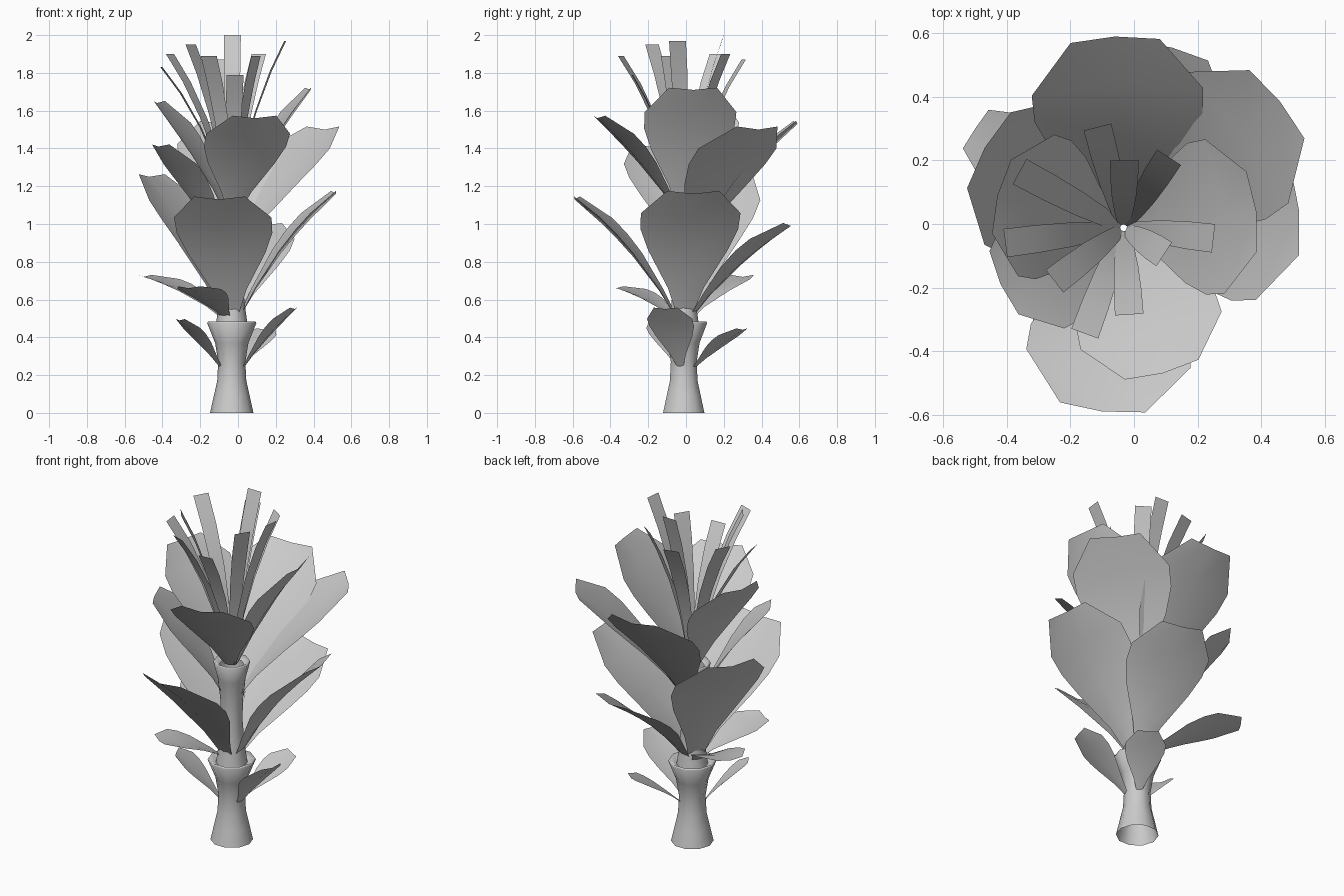
import bpy
import bmesh
from math import cos, sin, tau
from mathutils import Vector

if "Cube" in bpy.data.objects:
    bpy.data.objects.remove(bpy.data.objects["Cube"], do_unlink=True)

# One plain grey for the whole plant
grey = bpy.data.materials.new("plain grey")
grey.use_nodes = True
GREY = (0.6, 0.6, 0.6, 1)
grey.diffuse_color = GREY
grey.node_tree.nodes["Principled BSDF"].inputs["Base Color"].default_value = GREY

AXIS = Vector((-0.033, -0.012, 0))


def finish(name, bm):
    mesh = bpy.data.meshes.new(name)
    bm.to_mesh(mesh)
    bm.free()
    mesh.materials.append(grey)
    mesh.shade_smooth()
    obj = bpy.data.objects.new(name, mesh)
    bpy.context.collection.objects.link(obj)
    return obj


def skin(bm, rows, closed=False):
    """Join rows of points with quads."""
    rows = [[bm.verts.new(p) for p in row] for row in rows]
    for a, b in zip(rows, rows[1:]):
        n = len(a)
        for i in range(n if closed else n - 1):
            j = (i + 1) % n
            bm.faces.new((a[i], a[j], b[j], b[i]))


def stem(name, profile, sides=10):
    bm = bmesh.new()
    skin(bm, [[AXIS + Vector((r * cos(tau * i / sides), r * sin(tau * i / sides), z))
               for i in range(sides)] for r, z in profile], closed=True)
    return finish(name, bm)


def blade(name, root_z, root_r, tip, width, outline, lean, rise, cup):
    """Bent blade from the stem to the tip; outline is (t, relative half width)."""
    tip = Vector(tip)
    out = tip - AXIS
    out.z = 0
    out.normalize()
    side = Vector((-out.y, out.x, 0))
    root = AXIS + out * root_r + Vector((0, 0, root_z))
    span = tip - root
    ctrl = root + Vector((span.x * lean, span.y * lean, span.z * rise))
    rows = []
    for t, w in outline:
        mid = root * (1 - t) ** 2 + ctrl * 2 * t * (1 - t) + tip * t * t
        tangent = (ctrl - root) * (1 - t) + (tip - ctrl) * t
        normal = tangent.cross(side).normalized()
        if normal.dot(out) > 0:
            normal = -normal
        half = w * width / 2
        rows.append([mid + side * half * s + normal * cup * half * abs(s)
                     for s in (-1, 0, 1)])
    bm = bmesh.new()
    skin(bm, rows)
    return finish(name, bm)


LEAF = [(0, 0.13), (0.22, 0.36), (0.5, 0.8), (0.66, 0.98), (0.79, 1), (1, 0.52)]
STRIP = [(0, 0.4), (0.3, 0.65), (0.55, 0.85), (0.8, 0.97), (1, 1)]

# Two flared, open stem sections stacked on each other
stem("lower_stem", [(0.115, 0), (0.095, 0.09), (0.077, 0.17), (0.072, 0.27),
                    (0.088, 0.37), (0.13, 0.475), (0.125, 0.485), (0.085, 0.46)])
stem("upper_stem", [(0.085, 0.46), (0.068, 0.58), (0.058, 0.72), (0.062, 0.84),
                    (0.075, 0.96), (0.1, 1.06), (0.095, 1.067), (0.065, 1.045)])

# Leaf tiers: root height, root radius, lean, rise, then tip and width of each leaf
tiers = {
    "stem_leaf": (0.24, 0.065, 0.38, 0.5, [
        ((-0.31, -0.14, 0.49), 0.22), ((0.30, -0.11, 0.55), 0.25),
        ((0.15, 0.30, 0.44), 0.22)]),
    "collar_leaf": (0.49, 0.04, 0.38, 0.72, [
        ((-0.50, 0.30, 0.72), 0.28), ((-0.26, -0.37, 0.66), 0.27)]),
    "lower_leaf": (0.5, 0.04, 0.35, 0.54, [
        ((-0.10, -0.59, 1.13), 0.52), ((0.52, 0.04, 1.16), 0.53),
        ((0.12, 0.555, 0.99), 0.46), ((-0.47, 0.24, 1.25), 0.53)]),
    "middle_leaf": (0.86, 0.04, 0.35, 0.52, [
        ((0.46, 0.385, 1.5), 0.53), ((-0.06, 0.59, 1.53), 0.54),
        ((-0.42, -0.19, 1.41), 0.42)]),
    "upper_leaf": (1.05, 0.03, 0.35, 0.5, [
        ((0.09, -0.47, 1.56), 0.46), ((0.385, 0.04, 1.71), 0.49),
        ((-0.43, 0.09, 1.64), 0.46)]),
}
for tier, (z, r, lean, rise, leaves) in tiers.items():
    for n, (tip, width) in enumerate(leaves, 1):
        blade(f"{tier}_{n}", z, r, tip, width, LEAF, lean, rise, 0.15)

# Narrow strips fanning out of the crown
strip_tips = [(-0.115, 0.305, 1.87), (-0.36, 0.165, 1.9), (-0.405, -0.06, 1.83),
              (-0.25, -0.18, 1.95), (-0.155, -0.345, 1.89), (-0.015, -0.285, 1.79),
              (0.095, -0.095, 1.89), (0.25, -0.045, 1.97), (0.11, 0.21, 1.9),
              (-0.03, 0.2, 2.0)]
for n, tip in enumerate(strip_tips, 1):
    blade(f"crown_strip_{n}", 1.05, 0.01, tip, 0.09, STRIP, 0.25, 0.58, 0)
